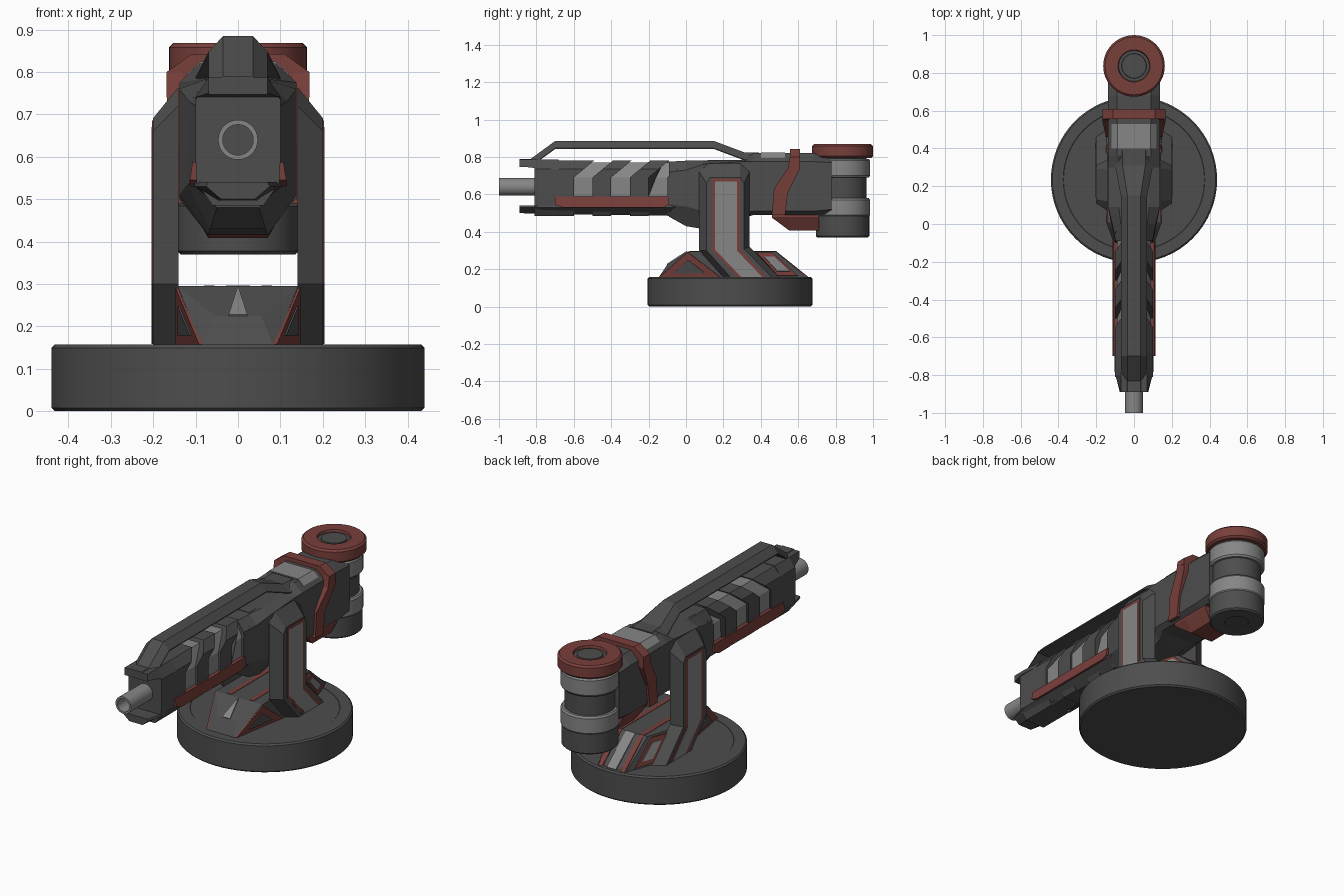
import bpy, bmesh, math
from mathutils import Vector

if "Cube" in bpy.data.objects:
    bpy.data.objects.remove(bpy.data.objects["Cube"])


def material(name, col):
    m = bpy.data.materials.new(name)
    m.diffuse_color = (*col, 1)
    m.use_nodes = True
    m.node_tree.nodes["Principled BSDF"].inputs["Base Color"].default_value = m.diffuse_color
    return m


DARK = material("dark_metal", (0.075, 0.075, 0.075))
LIGHT = material("light_metal", (0.24, 0.24, 0.24))
RED = material("red_paint", (0.19, 0.05, 0.043))


def finish(name, bm, mat):
    bmesh.ops.recalc_face_normals(bm, faces=bm.faces)
    me = bpy.data.meshes.new(name)
    bm.to_mesh(me)
    bm.free()
    ob = bpy.data.objects.new(name, me)
    bpy.context.collection.objects.link(ob)
    me.materials.append(mat)
    return ob


def loft(name, rings, mat):
    bm = bmesh.new()
    vs = [[bm.verts.new(p) for p in r] for r in rings]
    n = len(vs[0])
    for a, b in zip(vs, vs[1:]):
        for i in range(n):
            j = (i + 1) % n
            bm.faces.new((a[i], a[j], b[j], b[i]))
    bm.faces.new(vs[0])
    bm.faces.new(vs[-1])
    return finish(name, bm, mat)


def ring(y, prof, shear=0.0):
    # mirrored cross-section at y; points above z 0.69 lean backward by shear
    pts = prof + [(-x, z) for x, z in reversed(prof)]
    return [(x, y + max(0, z - 0.69) * shear, z) for x, z in pts]


def side_pts(x, yz, s):
    return [(x * s, y, z) for y, z in yz]


def panel(name, pts, mat, depth, scale=1.0):
    # plate lying on a surface, raised along its outward normal
    v = [Vector(p) for p in pts]
    c = sum(v, Vector()) / len(v)
    n = (v[1] - v[0]).cross(v[2] - v[0]).normalized()
    if n.dot(c - Vector((0, 0.25, 0.15))) < 0:
        n = -n
    v = [c + (p - c) * scale for p in v]
    loft(name, [[p - n * 0.004 for p in v], [p + n * depth for p in v]], mat)


def lathe(name, prof, mat, loc, seg=48, along_y=False):
    bm = bmesh.new()
    vs = [bm.verts.new((r, 0, z)) for r, z in prof]
    es = [bm.edges.new(e) for e in zip(vs, vs[1:])]
    bmesh.ops.spin(bm, geom=vs + es, cent=(0, 0, 0), axis=(0, 0, 1),
                   angle=2 * math.pi, steps=seg, use_duplicate=False)
    bmesh.ops.remove_doubles(bm, verts=bm.verts, dist=1e-5)
    ob = finish(name, bm, mat)
    ob.location = loc
    if along_y:
        ob.rotation_euler.x = math.pi / 2
    bpy.ops.object.select_all(action='DESELECT')
    ob.select_set(True)
    bpy.context.view_layer.objects.active = ob
    bpy.ops.object.shade_smooth_by_angle(angle=math.radians(30))


# Round base
lathe("round_base", [(0, 0), (.432, 0), (.44, .008), (.44, .149), (.432, .157),
                     (.375, .157), (.373, .155), (0, .155)], DARK, (0, .235, 0), 64)

# Saddle between the arms, tapering to front and back
bm = bmesh.new()
for s in (1, -1):
    for x, y, z in [(.085, -.15, .15), (.055, -.1, .225), (.142, .01, .295), (.142, .19, .15),
                    (.142, .35, .295), (.1, .48, .295), (.142, .48, .15), (.085, .65, .15)]:
        bm.verts.new((x * s, y, z))
bmesh.ops.convex_hull(bm, input=bm.verts)
finish("saddle", bm, DARK)
panel("saddle_front_wedge", [(0, .005, .294), (.022, -.1, .225), (-.022, -.1, .225)], LIGHT, .004)
panel("saddle_rear_strip", [(.028, .48, .293), (-.028, .48, .293), (-.028, .65, .157),
                            (.028, .65, .157)], LIGHT, .004)

for s, tag in ((1, "right"), (-1, "left")):
    # Red bars along the saddle top and down its rear ramp
    bar = [(.02, .297), (.48, .297), (.652, .157), (.63, .157), (.47, .288), (.02, .288)]
    loft("saddle_bar_" + tag, [side_pts(x, bar, s) for x in (.055, .08)], RED)
    # Framed panels on the saddle flanks
    tri = [(.085 * s, -.15, .157), (.142 * s, .19, .157), (.142 * s, .01, .295)]
    panel("flank_frame_" + tag, tri, RED, .006, .96)
    panel("flank_panel_" + tag, tri, DARK, .010, .5)
    quad = [(.142 * s, .37, .29), (.112 * s, .46, .29), (.1 * s, .6, .16), (.137 * s, .49, .16)]
    panel("rear_frame_" + tag, quad, RED, .008, .95)
    panel("rear_panel_" + tag, quad, LIGHT, .012, .6)

    # Support arm with inset strip
    inner = [(.07, .3), (.07, .72), (.12, .765), (.29, .765), (.34, .72), (.34, .32),
             (.5, .155), (.2, .155)]
    outer = [(.11, .3), (.11, .66), (.13, .69), (.29, .69), (.31, .66), (.31, .31),
             (.46, .155), (.24, .155)]
    loft("arm_" + tag, [side_pts(.14, inner, s), side_pts(.201, outer, s)], DARK)
    frame = [(.14, .685), (.288, .685), (.288, .305), (.43, .158), (.275, .158), (.14, .3)]
    strip = [(.155, .67), (.273, .67), (.273, .298), (.408, .158), (.295, .158), (.155, .305)]
    loft("arm_frame_" + tag, [side_pts(x, frame, s) for x in (.198, .203)], RED)
    loft("arm_strip_" + tag, [side_pts(x, strip, s) for x in (.198, .204)], LIGHT)

    # Red rail low on the gun side
    rail = [(-.7, .588), (-.09, .588), (-.09, .545), (-.12, .53), (-.66, .53), (-.7, .545)]
    loft("side_rail_" + tag, [side_pts(.06, rail, s),
                              [(s * (.107 if z > .58 else .114), y, z) for y, z in rail]], RED)

    # Collar side
    col = [(.46, .49), (.53, .49), (.545, .61), (.61, .74), (.61, .8), (.555, .8), (.545, .74), (.47, .63)]
    loft("collar_side_" + tag, [side_pts(.13, col, s),
                                [(s * (.15 if z < .65 else .168), y, z) for y, z in col]], RED)

# Collar top band
loft("collar_top", [ring(y, [(.11, .842), (.168, .8), (.168, .765), (.1, .765)])
                    for y in (.555, .61)], RED)

# Gun core with leaning ribs
core = [(.05, .77), (.09, .69), (.09, .595), (.06, .5)]
loft("gun_core", [ring(y, core, 1.2) for y in (-.79, -.02)], LIGHT)
rib = [(.062, .782), (.1, .735), (.1, .69), (.1, .595), (.098, .54), (.06, .485)]
for i, (a, b) in enumerate([(-.81, -.6), (-.5, -.4), (-.3, -.25), (-.1, .05)]):
    first = ring(a, rib, 0 if i == 0 else 1.2)
    if i == 2:
        b = -.2
    loft(f"gun_rib_{i + 1}", [first, ring(b, rib, 1.2)], DARK)

# Upper and lower muzzle jaws
loft("upper_jaw", [ring(-.89, [(.07, .787), (.07, .75)]),
                   ring(-.8, [(.07, .787), (.1, .74)]),
                   ring(-.68, [(.065, .785), (.1, .735)])], DARK)
loft("lower_jaw", [ring(-.89, [(.07, .54), (.075, .53), (.04, .5)]),
                   ring(-.78, [(.1, .54), (.103, .53), (.045, .495)]),
                   ring(-.05, [(.1, .545), (.103, .53), (.05, .485)])], DARK)

# Barrel tube
lathe("barrel", [(.036, .06), (.036, .25), (.047, .25), (.047, 0), (0, 0)],
      LIGHT, (0, -.75, .64), 32, True)
lathe("bore_plug", [(0, .05), (.037, .05), (.037, .12), (0, .12)], DARK, (0, -.75, .64), 32, True)

# Receiver body
body = [(-.09, [(.06, .775), (.098, .72), (.1, .545), (.05, .48)]),
        (.0, [(.07, .78), (.115, .73), (.12, .535), (.065, .43)]),
        (.09, [(.08, .782), (.138, .76), (.138, .51), (.07, .415)]),
        (.3, [(.08, .785), (.138, .775), (.138, .5), (.08, .47)]),
        (.36, [(.09, .82), (.138, .775), (.138, .51), (.11, .49)]),
        (.68, [(.09, .82), (.138, .775), (.138, .51), (.11, .49)]),
        (.78, [(.09, .795), (.138, .77), (.138, .52), (.11, .495)])]
loft("receiver", [ring(y, p) for y, p in body], DARK)
loft("receiver_top_panel", [ring(y, [(.088, .825), (.12, .795), (.09, .78)])
                            for y in (.4, .53)], LIGHT)

# Raised spine strip above the gun, open underneath
spine = [(-.89, .79, .035, .07), (-.83, .79, .035, .07), (-.7, .885, .035, .07),
         (.15, .885, .035, .07), (.31, .825, .06, .1), (.39, .824, .06, .1)]
loft("top_spine", [ring(y, [(a, z), (b, z - .038), (b, z - .043)]) for y, z, a, b in spine], DARK)

# Red wedge below the receiver
loft("under_wedge", [ring(y, [(.11, .51), (.11, .48), (w, z)])
                     for y, w, z in ((.46, .1, .475), (.55, .07, .408), (.71, .07, .408))], RED)

# Rear drum: stacked bands
C = (0, .837, 0)
lathe("drum_core", [(0, .38), (.128, .38), (.128, .8), (0, .8)], DARK, C)
lathe("drum_foot", [(0, .375), (.06, .375), (.062, .37), (.135, .37), (.143, .378), (.143, .485),
                    (.12, .485)], DARK, C)
for nm, z in (("lower", .48), ("upper", .69)):
    lathe("drum_band_" + nm, [(.12, z), (.14, z), (.147, z + .01), (.147, z + .09),
                              (.14, z + .1), (.12, z + .1)], LIGHT, C)
lathe("drum_cap", [(.08, .795), (.153, .795), (.163, .805), (.163, .858), (.153, .868),
                   (.085, .868), (.08, .85), (.08, .795)], RED, C)
lathe("drum_cap_hub", [(0, .79), (.082, .79), (.082, .855), (.066, .855), (.064, .862), (0, .862)], DARK, C)
